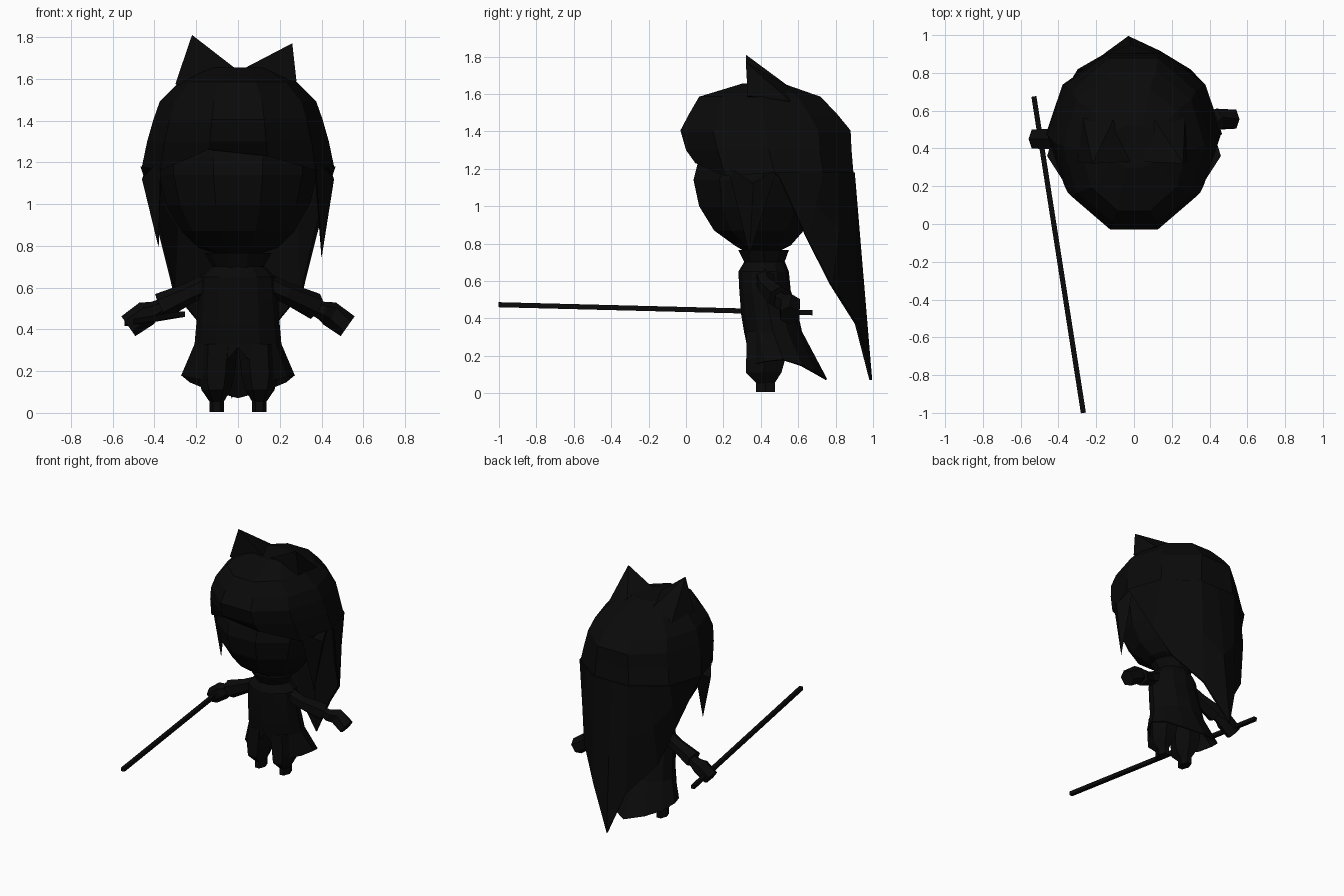
import bpy, bmesh, math
from mathutils import Vector

if "Cube" in bpy.data.objects:
    bpy.data.objects.remove(bpy.data.objects["Cube"])

BLACK = bpy.data.materials.new("near_black")
BLACK.diffuse_color = (0.003, 0.003, 0.003, 1)
BLACK.use_nodes = True
BLACK.node_tree.nodes["Principled BSDF"].inputs["Base Color"].default_value = BLACK.diffuse_color


def finish(name, bm):
    bmesh.ops.recalc_face_normals(bm, faces=bm.faces)
    me = bpy.data.meshes.new(name)
    bm.to_mesh(me)
    bm.free()
    me.materials.append(BLACK)
    ob = bpy.data.objects.new(name, me)
    bpy.context.collection.objects.link(ob)
    return ob


def loft(name, rings, closed=True, cap_start=True, cap_end=True):
    """Skin a list of equal-length point rows."""
    bm = bmesh.new()
    rows = [[bm.verts.new(p) for p in r] for r in rings]
    n = len(rows[0])
    for a, b in zip(rows, rows[1:]):
        for i in range(n if closed else n - 1):
            j = (i + 1) % n
            bm.faces.new((a[i], a[j], b[j], b[i]))
    if closed and cap_start:
        bm.faces.new(rows[0])
    if closed and cap_end:
        bm.faces.new(rows[-1])
    return finish(name, bm)


def ring(z, xr, yf, yb, n=10, start=-72, cx=0.0):
    """Level ring reaching from yf to yb and xr to each side."""
    angs = [math.radians(start + 360 * i / n) for i in range(n)]
    top = max(abs(math.sin(a)) for a in angs)
    return [Vector((cx + xr * math.cos(a),
                    (yf + yb) / 2 + (yb - yf) / 2 * math.sin(a) / top, z)) for a in angs]


def tube(name, path, radii, n=6):
    """Faceted tube along a path with a radius at each point."""
    pts = [Vector(p) for p in path]
    rings = []
    for i, p in enumerate(pts):
        d = (pts[min(i + 1, len(pts) - 1)] - pts[max(i - 1, 0)]).normalized()
        u = d.cross(Vector((0, 0, 1))).normalized()
        v = u.cross(d)
        rings.append([p + radii[i] * (u * math.cos(a) + v * math.sin(a))
                      for a in (math.tau * (k + 0.5) / n for k in range(n))])
    return loft(name, rings)


# Head with a rounded chin
loft("head", [ring(*r) for r in (
    (0.76, 0.10, 0.31, 0.50), (0.79, 0.19, 0.26, 0.56), (0.87, 0.27, 0.15, 0.63),
    (1.00, 0.345, 0.07, 0.71), (1.14, 0.38, 0.04, 0.77), (1.22, 0.385, 0.06, 0.79),
    (1.36, 0.36, 0.10, 0.79))])

# Hair cap, with a jagged fringe along the front of its lowest ring
cap = [ring(*r) for r in (
    (1.655, 0.15, 0.30, 0.52), (1.585, 0.28, 0.07, 0.72), (1.49, 0.375, 0.015, 0.81),
    (1.405, 0.405, -0.03, 0.88), (1.30, 0.435, 0.00, 0.885), (1.18, 0.46, 0.05, 0.895))]
back_edge = [tuple(cap[-1][i]) for i in (2, 3, 4, 5, 6, 7)]
for i, z in ((0, 1.23), (9, 1.26), (1, 1.16), (8, 1.16)):
    cap[-1][i].z = z
loft("hair_cap", cap, cap_end=False)

# Long back hair, hanging from the cap's rear edge and tapering to a point
low = [(0.45, 0.50, 1.15), (0.365, 0.645, 0.83), (0.135, 0.91, 0.37)]
bottoms = low + [(-x, y, z) for x, y, z in reversed(low)]
cols = list(zip(back_edge, bottoms))


def between(a, b):
    return tuple((p + q) / 2 for p, q in zip(a, b))


# extra columns: rear corners and the central spike
side = [(between(cols[1][0], cols[2][0]), (0.305, 0.775, 0.58)),
        (between(cols[3][0], cols[4][0]), (-0.305, 0.775, 0.58))]
spike = [((0, 0.895, 1.18), (-0.03, 0.988, 0.07))]
cols = cols[:2] + side[:1] + cols[2:3] + spike + cols[3:4] + side[1:] + cols[4:]
rows = [[Vector(a).lerp(Vector(b), t) for a, b in cols] for t in (0, 0.5, 1)]
for p in rows[1][2::4]:
    p.x *= 1.04
    p.y += 0.02
hair = loft("back_hair", rows, closed=False)
sol = hair.modifiers.new("thickness", "SOLIDIFY")
sol.thickness = 0.015
sol.offset = 0

# Side locks: flat spikes in front of the back hair
for side_name, x, zt in (("right", 0.40, 0.74), ("left", -0.38, 0.79)):
    s = 1 if x > 0 else -1
    bm = bmesh.new()
    v = [bm.verts.new(p) for p in (
        (s * 0.37, 0.22, 1.22), (s * 0.46, 0.36, 1.12), (s * 0.42, 0.49, 1.21),
        (s * 0.37, 0.36, 1.12), (x, 0.34, zt))]
    bm.faces.new(v[:4])
    for i in range(4):
        bm.faces.new((v[i], v[(i + 1) % 4], v[4]))
    finish(side_name + "_side_lock", bm)

# Ears with upright front faces, sloping back into the hair
for name, s, outer, inner, tip in (
        ("left_ear", -1, (-0.30, 1.575), (-0.02, 1.655), (-0.22, 1.81)),
        ("right_ear", 1, (0.28, 1.59), (0.03, 1.65), (0.26, 1.77))):
    bm = bmesh.new()
    v = [bm.verts.new(p) for p in (
        (outer[0], 0.33, outer[1]), (inner[0], 0.33, inner[1]),
        (tip[0], 0.32, tip[1]), (s * 0.11, 0.55, 1.64), (s * 0.27, 0.56, 1.56),
        (s * 0.16, 0.33, 1.55))]
    for f in ((0, 5, 1, 2), (1, 3, 2), (2, 3, 4), (0, 2, 4), (0, 4, 5), (1, 5, 3), (3, 5, 4)):
        bm.faces.new([v[i] for i in f])
    finish(name, bm)

# Flared collar and neck
loft("collar", [ring(*r) for r in (
    (0.66, 0.10, 0.33, 0.51), (0.695, 0.12, 0.315, 0.525), (0.765, 0.16, 0.28, 0.55))])

# Coat, split at the front and with a long tail behind
coat = [ring(*r, n=12, start=-90) for r in (
    (0.70, 0.13, 0.31, 0.53), (0.65, 0.18, 0.28, 0.55), (0.55, 0.19, 0.285, 0.56),
    (0.42, 0.20, 0.295, 0.60), (0.33, 0.208, 0.31, 0.62), (0.17, 0.272, 0.32, 0.72))]
hem = {0: 0.315, 1: 0.15, 2: 0.17, 3: 0.18, 4: 0.15, 5: 0.11, 6: 0.075}
for i, z in hem.items():
    for k in {i, (12 - i) % 12}:
        coat[-1][k].z = z
coat[-1][6].y = 0.755
ob = loft("coat", coat, cap_end=False)
sol = ob.modifiers.new("thickness", "SOLIDIFY")
sol.thickness = 0.01
sol.offset = -1

for s, side_name in ((1, "right"), (-1, "left")):
    # Baggy legs narrowing to small feet
    loft(side_name + "_leg", [ring(z, xr, yf, yb, 6, -60, s * cx) for z, xr, yf, yb, cx in (
        (0.005, 0.035, 0.375, 0.475, 0.102), (0.055, 0.035, 0.375, 0.475, 0.102),
        (0.11, 0.07, 0.32, 0.51, 0.105), (0.18, 0.088, 0.322, 0.53, 0.105),
        (0.33, 0.095, 0.325, 0.55, 0.095))])
    # Sleeves and hands
    hy = 0.555 if s > 0 else 0.45
    wy = 0.50 if s > 0 else 0.44
    tube(side_name + "_sleeve", [(s * 0.13, 0.42, 0.62), (s * 0.23, 0.43, 0.575),
                                 (s * 0.37, wy, 0.51)], [0.055, 0.05, 0.065])
    tube(side_name + "_hand", [(s * 0.34, wy, 0.52), (s * 0.40, wy + 0.01, 0.49),
                               (s * 0.44, hy, 0.475), (s * 0.525, hy, 0.415)],
         [0.035, 0.045, 0.062, 0.058])

# Long thin blade held in the left hand
tube("blade", [(-0.53, 0.675, 0.43), (-0.268, -1.0, 0.473)], [0.019, 0.019], 4)
